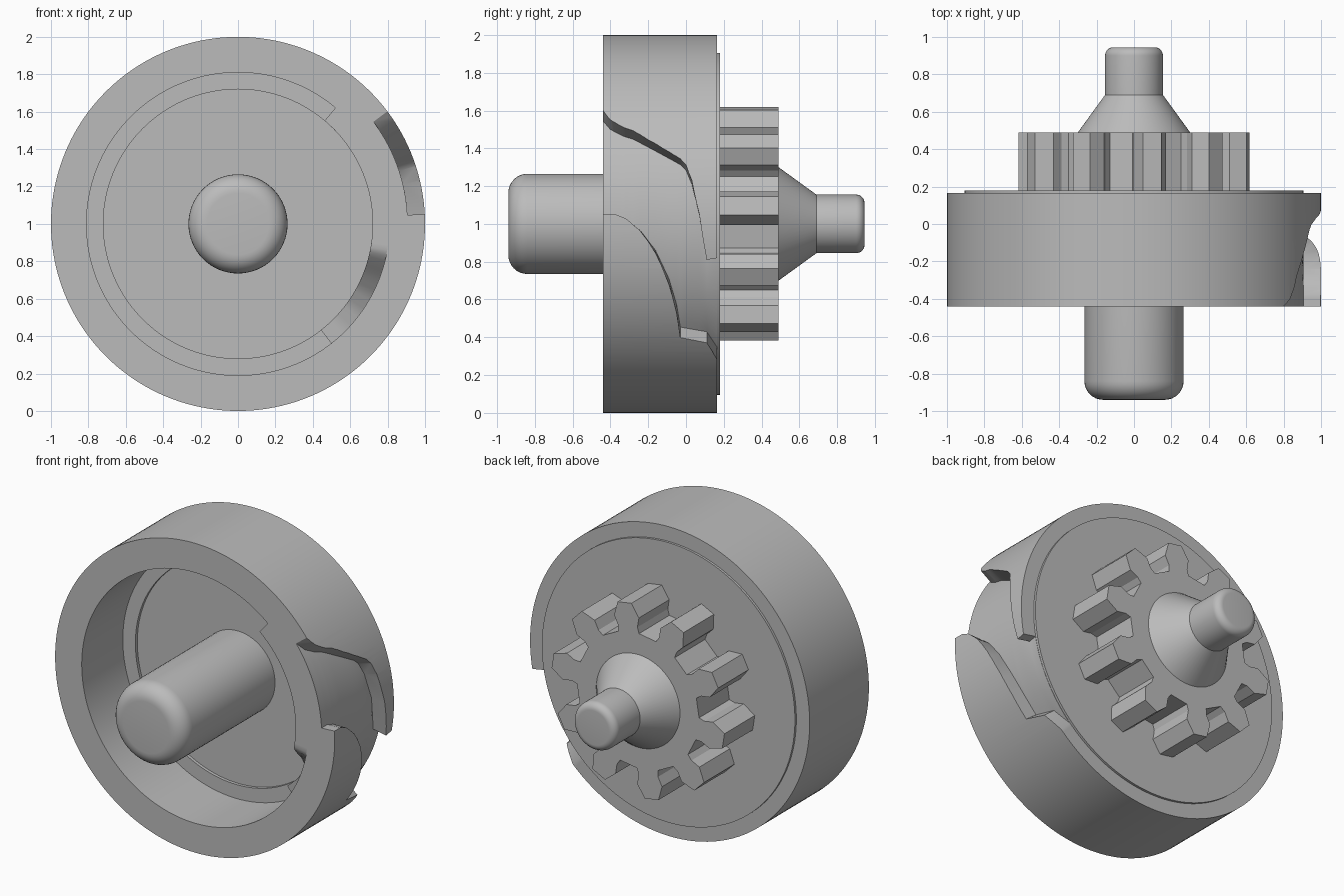
import bpy, bmesh
from math import sin, cos, pi, radians, atan2, hypot

if "Cube" in bpy.data.objects:
    bpy.data.objects.remove(bpy.data.objects["Cube"])

grey = bpy.data.materials.new("plain_grey")
grey.use_nodes = True
COLOUR = (0.5, 0.5, 0.5, 1)
grey.diffuse_color = COLOUR
grey.node_tree.nodes["Principled BSDF"].inputs["Base Color"].default_value = COLOUR


def polar(angle, r, y):
    """Point around the main axis, which runs along y at z = 1."""
    return (r * cos(angle), y, 1 + r * sin(angle))


def loft(name, rings):
    """Closed solid through a list of rings with equal point counts."""
    bm = bmesh.new()
    rows = [[bm.verts.new(p) for p in ring] for ring in rings]
    n = len(rows[0])
    for a, b in zip(rows, rows[1:]):
        for i in range(n):
            j = (i + 1) % n
            bm.faces.new((a[i], a[j], b[j], b[i]))
    bm.faces.new(rows[0])
    bm.faces.new(rows[-1])
    bmesh.ops.recalc_face_normals(bm, faces=bm.faces)
    mesh = bpy.data.meshes.new(name)
    bm.to_mesh(mesh)
    bm.free()
    mesh.materials.append(grey)
    obj = bpy.data.objects.new(name, mesh)
    bpy.context.collection.objects.link(obj)
    return obj


def turned(name, profile, sides=128):
    """Lathe a list of (radius, y) points around the main axis."""
    return loft(name, [[polar(2 * pi * i / sides, r, y) for i in range(sides)]
                       for r, y in profile])


def rounded_end(r, y, fillet, direction, steps=8):
    """Profile of a filleted shaft end pointing along y."""
    return [(r - fillet + fillet * cos(t), y + direction * fillet * (sin(t) - 1))
            for t in (pi / 2 * i / steps for i in range(steps + 1))]


def interp(points, x):
    if x <= points[0][0]:
        return points[0][1]
    for (x0, v0), (x1, v1) in zip(points, points[1:]):
        if x <= x1:
            return v0 + (v1 - v0) * (x - x0) / (x1 - x0)
    return points[-1][1]


def smooth(obj, angle=30):
    bpy.ops.object.select_all(action="DESELECT")
    obj.select_set(True)
    bpy.context.view_layer.objects.active = obj
    bpy.ops.object.shade_smooth_by_angle(angle=radians(angle))


# Cup-shaped drum, open at the front, with a raised plate on its back
FRONT, BACK, PLATE = -0.44, 0.165, 0.18
INNER, LEDGE = 0.81, 0.72
drum = turned("drum", [
    (LEDGE, 0), (LEDGE, -0.02), (INNER, -0.02), (INNER, FRONT), (1, FRONT),
    (1, BACK), (0.905, BACK), (0.905, PLATE), (0.6, PLATE)], 160)

# Cam slot in the rim: (y, angle) of its lower and upper flanks
lower = [(-0.44, 3), (-0.38, 3), (-0.32, 1.7), (-0.24, -2.3), (-0.16, -9),
         (-0.09, -18.7), (-0.05, -28), (-0.03, -37), (0.11, -39), (0.165, -46)]
upper = [(-0.44, 37), (-0.4, 33.4), (-0.33, 30.7), (-0.28, 29.6), (-0.03, 20.2),
         (0, 18.2), (0.03, 13.5), (0.07, 3), (0.11, -11), (0.165, -10.4)]
stations = sorted({y for y, a in lower + upper} | {-0.5, 0.2})
rings = []
for y in stations:
    lo, hi = radians(interp(lower, y)), radians(interp(upper, y))
    arc = [lo + (hi - lo) * i / 20 for i in range(21)]
    rings.append([polar(a, 0.907, y) for a in arc]
                 + [polar(a, 1.1, y) for a in reversed(arc)])
cutter = loft("slot_cutter", rings)
cutter.hide_render = True
cut = drum.modifiers.new("slot", "BOOLEAN")
cut.operation, cut.solver, cut.object = "DIFFERENCE", "EXACT", cutter
bpy.context.view_layer.objects.active = drum
bpy.ops.object.modifier_apply(modifier=cut.name)
bpy.data.objects.remove(cutter)
smooth(drum)

# Thickened inner wall behind the slot, ramping down at its lower end
ramp = [(-52, -0.13), (-44, -0.14), (-36, -0.17), (-28, -0.23),
        (-21, -0.31), (-16, -0.38), (-12, -0.43), (-10, FRONT)]
pad = loft("inner_wall_pad", [
    [polar(radians(d), r, y) for r, y in (
        (LEDGE, 0.01), (LEDGE, interp(ramp, d)),
        (INNER + 0.002, interp(ramp, d)), (INNER + 0.002, 0.01))]
    for d in range(-52, 51, 2)])
smooth(pad)

# Front shaft
smooth(turned("front_shaft", [(0.265, 0.02)] + rounded_end(0.265, -0.94, 0.1, -1), 64))

# Rear gear
TEETH = 10
half_tooth = [(0.43, 0.075), (0.47, 0.07), (0.53, 0.09), (0.62, 0.05)]
outline = []
for k in range(TEETH):
    middle = radians(9) + 2 * pi * k / TEETH
    flank = [(r, -w) for r, w in half_tooth] + [(r, w) for r, w in reversed(half_tooth)]
    outline += [(middle + atan2(w, r), hypot(r, w) if r < 0.6 else r) for r, w in flank]
loft("gear", [[polar(a, r, y) for a, r in outline] for y in (PLATE - 0.01, 0.49)])

# Rear cone and pin
smooth(turned("rear_cone_and_pin", [(0.3, 0.48), (0.3, 0.49), (0.155, 0.69)]
              + rounded_end(0.155, 0.945, 0.045, 1), 64))
